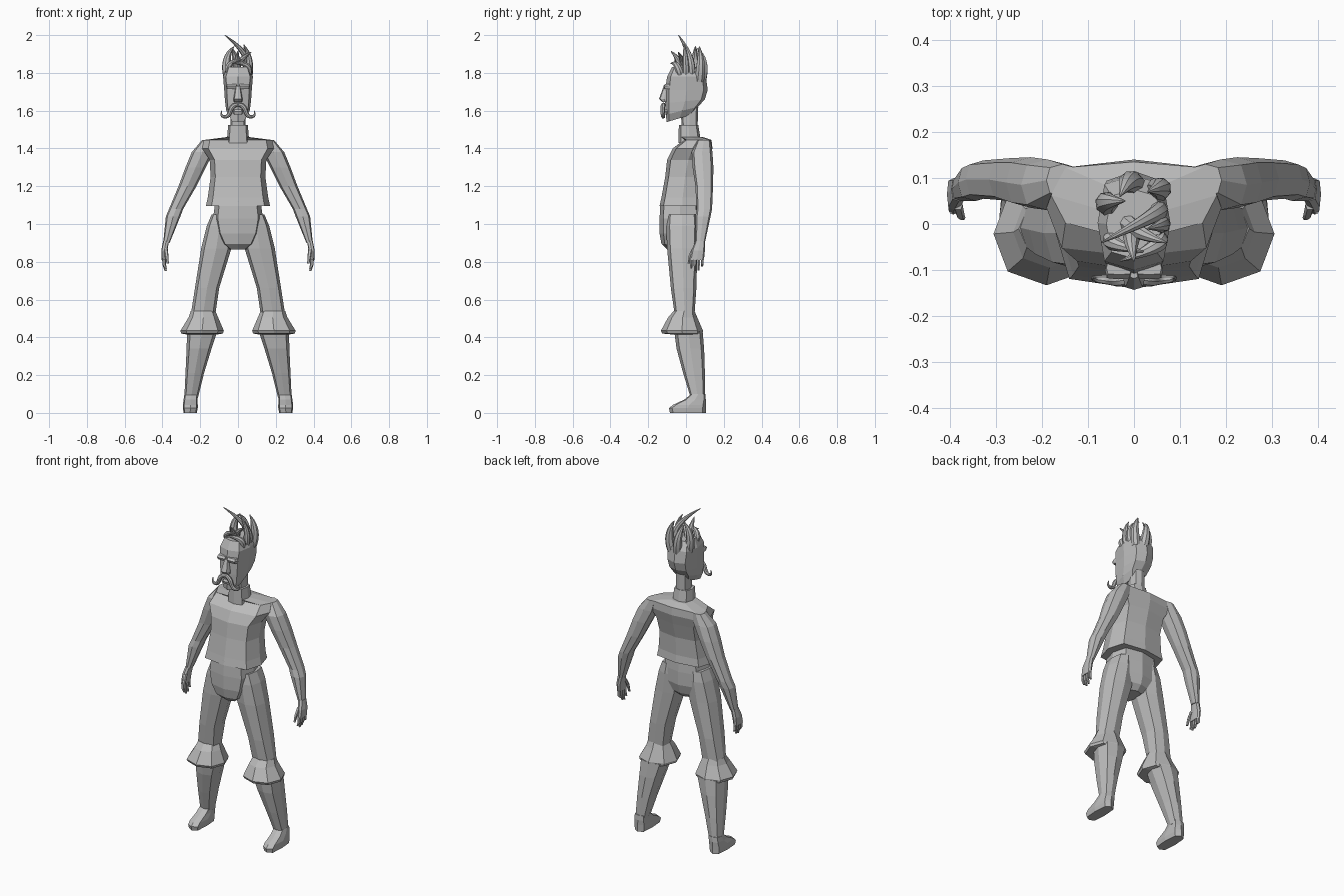
import bpy, bmesh, math

clay = bpy.data.materials.new("plain grey")
clay.diffuse_color = (0.5, 0.5, 0.5, 1)


def loft(name, rings, n=8, p=0.7, mirror=False):
    """Skin rings of (x0, x1, y0, y1, z[, tilt]); p < 1 makes the section squarer."""
    bm = bmesh.new()
    for s in ((1, -1) if mirror else (1,)):
        loops = []
        for x0, x1, y0, y1, z, *tilt in rings:
            loop = []
            for i in range(n):
                a = 2 * math.pi * i / n
                c, d = round(math.cos(a), 5), round(math.sin(a), 5)
                u = math.copysign(abs(c) ** p, c) * (x1 - x0) / 2
                v = math.copysign(abs(d) ** p, d) * (y1 - y0) / 2
                loop.append(bm.verts.new((s * ((x0 + x1) / 2 + u), (y0 + y1) / 2 + v,
                                          z + (tilt[0] * v if tilt else 0))))
            loops.append(loop)
        for a, b in zip(loops, loops[1:]):
            for i in range(n):
                bm.faces.new((a[i], a[(i + 1) % n], b[(i + 1) % n], b[i]))
        bm.faces.new(loops[0])
        bm.faces.new(loops[-1])
    bmesh.ops.recalc_face_normals(bm, faces=bm.faces)
    me = bpy.data.meshes.new(name)
    bm.to_mesh(me)
    bm.free()
    me.materials.append(clay)
    ob = bpy.data.objects.new(name, me)
    bpy.context.collection.objects.link(ob)
    return ob


def strand(name, pts, radii):
    """Smooth tapered tube along a short curve."""
    cu = bpy.data.curves.new(name, 'CURVE')
    cu.dimensions = '3D'
    cu.bevel_depth = 1
    cu.bevel_resolution = 2
    cu.use_fill_caps = True
    sp = cu.splines.new('NURBS')
    sp.points.add(len(pts) - 1)
    for q, co, r in zip(sp.points, pts, radii):
        q.co = (*co, 1)
        q.radius = r
    sp.order_u = 3
    sp.use_endpoint_u = True
    sp.resolution_u = 6
    cu.materials.append(clay)
    ob = bpy.data.objects.new(name, cu)
    bpy.context.collection.objects.link(ob)
    bpy.ops.object.select_all(action='DESELECT')
    ob.select_set(True)
    bpy.context.view_layer.objects.active = ob
    bpy.ops.object.convert(target='MESH')
    bpy.ops.object.shade_smooth_by_angle()


# Torso and collar
loft("jacket", [(-.17, .17, -.14, .10, 1.095), (-.16, .16, -.13, .095, 1.14),
                (-.145, .145, -.11, .10, 1.25), (-.15, .15, -.10, .125, 1.34),
                (-.19, .19, -.07, .14, 1.40), (-.18, .18, -.01, .135, 1.445),
                (-.06, .06, -.035, .09, 1.46)], p=.55)
loft("collar", [(-.06, .06, -.04, .08, 1.43), (-.052, .052, -.038, .065, 1.525)])
loft("neck", [(-.04, .04, -.02, .06, 1.48), (-.038, .038, -.03, .065, 1.62)])

# Arms, hands and fingers
loft("arm", [(.12, .19, .06, .13, 1.445), (.13, .245, .03, .14, 1.38),
             (.17, .278, .035, .145, 1.30), (.22, .315, .05, .143, 1.20),
             (.29, .365, .055, .138, 1.08), (.305, .382, .05, .13, 1.04),
             (.362, .396, .05, .10, .90)], mirror=True)
loft("hand", [(.364, .396, .05, .10, .91), (.375, .406, .03, .10, .86),
              (.38, .404, .02, .095, .81)], n=8, p=.6, mirror=True)
for i, tip in enumerate((.765, .75, .755, .775)):
    y = .021 + .019 * i
    loft("finger", [(.382, .402, y, y + .016, .82), (.382, .4, y, y + .015, .785),
                    (.377, .388, y + .002, y + .012, tip)], n=6, mirror=True)
loft("thumb", [(.372, .392, .03, .055, .87), (.368, .386, .012, .03, .83),
               (.366, .378, .008, .02, .79)], n=6, mirror=True)

# Hips and legs
loft("hips", [(-.12, .12, -.135, .07, 1.12), (-.132, .132, -.14, .075, 1.03),
              (-.115, .115, -.14, .075, .95), (-.085, .085, -.13, .06, .895),
              (-.045, .045, -.10, .03, .865)], p=.6)
loft("thigh", [(.04, .14, -.10, .06, 1.05), (.03, .165, -.105, .065, .99),
               (.035, .195, -.10, .06, .87), (.10, .228, -.08, .055, .66),
               (.12, .25, -.06, .045, .52)], mirror=True)
loft("knee_cuff", [(.12, .25, -.065, .045, .54), (.105, .262, -.095, .06, .505),
                   (.075, .305, -.133, .09, .435), (.08, .30, -.125, .088, .42),
                   (.11, .27, -.07, .085, .415)], p=.9, mirror=True)
loft("calf", [(.11, .27, -.062, .088, .43), (.14, .272, -.05, .096, .34),
              (.18, .278, -.015, .10, .21), (.212, .284, .025, .10, .08)], mirror=True)
loft("shoe", [(.218, .288, -.085, .105, 0), (.213, .292, -.09, .105, .025),
              (.213, .292, -.07, .105, .042), (.214, .288, -.01, .105, .07),
              (.212, .284, .028, .102, .10)], p=.55, mirror=True)

# Head and face
loft("head", [(-.04, .04, -.103, .035, 1.56, .3), (-.062, .062, -.106, .065, 1.60, .25),
              (-.069, .069, -.11, .10, 1.65, .1), (-.073, .073, -.11, .115, 1.71),
              (-.079, .079, -.10, .105, 1.78), (-.06, .06, -.075, .075, 1.83)], p=.6)
loft("nose", [(-.022, .022, -.125, -.09, 1.645), (-.024, .024, -.143, -.09, 1.662),
              (-.012, .012, -.118, -.09, 1.73)], n=8)
loft("brow", [(.005, .06, -.113, -.08, 1.715), (.005, .063, -.12, -.08, 1.73),
              (.005, .06, -.11, -.08, 1.742)], p=.4, mirror=True)
loft("lip", [(-.022, .022, -.115, -.09, 1.58), (-.026, .026, -.12, -.09, 1.595),
             (-.02, .02, -.112, -.09, 1.605)], p=.5)
for s in (1, -1):
    strand("moustache", [(0, -.118, 1.632), (s * .03, -.124, 1.632), (s * .05, -.122, 1.565),
                         (s * .095, -.118, 1.57), (s * .086, -.115, 1.60)],
           (.010, .014, .011, .007, .002))

# Swept hair locks: root, bend, tip
locks = [((.05, .03, 1.80), (.08, .035, 1.89), (-.07, -.04, 2.0)),
         ((-.045, .04, 1.76), (-.085, .05, 1.88), (-.02, .05, 1.94)),
         ((.045, .07, 1.76), (.075, .085, 1.86), (.03, .07, 1.94)),
         ((0, .08, 1.76), (-.01, .11, 1.87), (-.03, .06, 1.93)),
         ((-.04, -.03, 1.79), (-.075, -.04, 1.86), (.02, -.06, 1.87)),
         ((.05, -.03, 1.79), (.075, -.045, 1.86), (-.03, -.08, 1.85)),
         ((.05, 0, 1.78), (.08, 0, 1.87), (.03, -.01, 1.95)),
         ((-.02, .01, 1.80), (0, -.02, 1.87), (.07, -.04, 1.91)),
         ((0, -.02, 1.80), (-.01, -.03, 1.87), (0, -.08, 1.915))]
for i, pts in enumerate(locks):
    r = .027 if i in (1, 2, 3) else .02
    strand("hair_lock", pts, (r, r * 1.05, .002))
